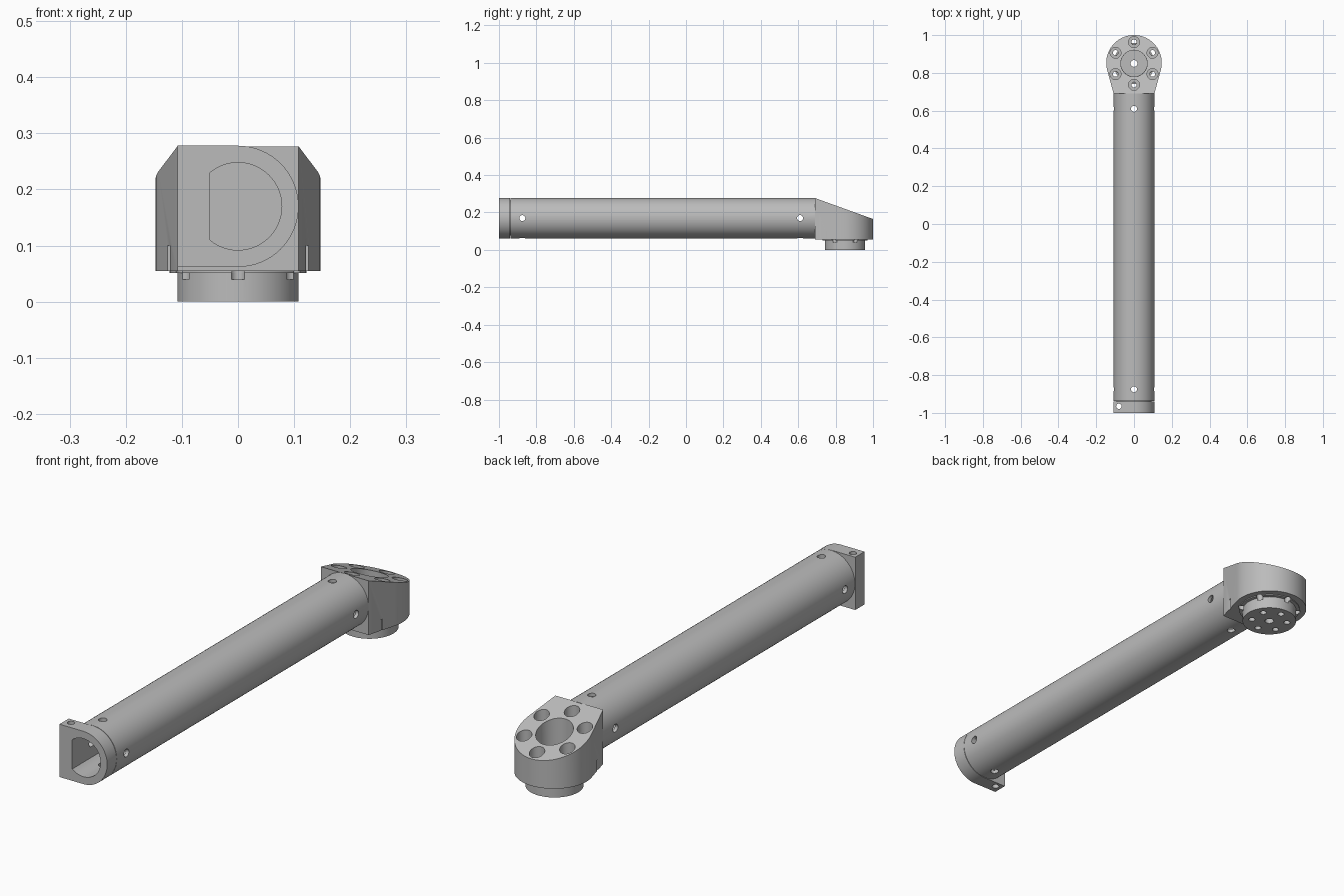
import bpy, bmesh
from math import sin, cos, pi, radians, acos, atan2, hypot
from mathutils import Vector

cube = bpy.data.objects.get("Cube")
if cube:
    bpy.data.objects.remove(cube, do_unlink=True)

grey = bpy.data.materials.new("machined grey")
grey.use_nodes = True
colour = (0.5, 0.5, 0.5, 1)
grey.diffuse_color = colour
grey.node_tree.nodes["Principled BSDF"].inputs["Base Color"].default_value = colour

AXIS_Z = 0.17      # height of the tube axis
TUBE_R = 0.108
HUB_Y = 0.85       # centre of the rear joint


def arc(cx, cy, r, a0, a1, n):
    return [(cx + r * cos(a0 + (a1 - a0) * i / n),
             cy + r * sin(a0 + (a1 - a0) * i / n)) for i in range(n + 1)]


def circle(cx, cy, r, n=48):
    return arc(cx, cy, r, 0, 2 * pi, n)[:-1]


def prism(name, pts, lo, hi, axis="z"):
    """Extrude a closed 2D profile along an axis."""
    place = {"x": lambda p, t: (t, p[0], p[1]),
             "y": lambda p, t: (p[0], t, p[1]),
             "z": lambda p, t: (p[0], p[1], t)}[axis]
    bm = bmesh.new()
    ends = [[bm.verts.new(place(p, t)) for p in pts] for t in (lo, hi)]
    bm.faces.new(ends[0])
    bm.faces.new(ends[1])
    for i in range(len(pts)):
        j = (i + 1) % len(pts)
        bm.faces.new((ends[0][i], ends[0][j], ends[1][j], ends[1][i]))
    bmesh.ops.recalc_face_normals(bm, faces=bm.faces)
    mesh = bpy.data.meshes.new(name)
    bm.to_mesh(mesh)
    bm.free()
    mesh.materials.append(grey)
    obj = bpy.data.objects.new(name, mesh)
    bpy.context.collection.objects.link(obj)
    return obj


def cut(obj, pts, lo, hi, axis="z"):
    """Subtract an extruded profile from a part."""
    cutter = prism("cutter", pts, lo, hi, axis)
    cutter.hide_render = True
    mod = obj.modifiers.new("cut", "BOOLEAN")
    mod.operation = "DIFFERENCE"
    mod.solver = "EXACT"
    mod.object = cutter
    bpy.context.view_layer.objects.active = obj
    bpy.ops.object.modifier_apply(modifier=mod.name)
    bpy.data.objects.remove(cutter, do_unlink=True)


def screw_holes(obj, y):
    """Cross-drilled holes on four sides of the tube."""
    cut(obj, circle(0, y, 0.016, 20), -0.1, 0.4, "z")
    cut(obj, circle(y, AXIS_Z, 0.016, 20), -0.2, 0.2, "x")


def ring(r, n=6):
    return [(r * cos(pi / 6 + 2 * pi * i / n), HUB_Y + r * sin(pi / 6 + 2 * pi * i / n))
            for i in range(n)]


# Long hollow tube
tube = prism("tube", circle(0, AXIS_Z, TUBE_R, 64), -0.938, 0.692, "y")
cut(tube, circle(0, AXIS_Z, 0.094, 64), -1.1, 0.685, "y")
screw_holes(tube, -0.875)
screw_holes(tube, 0.61)

# Front end block: square on one side, round on the other, with a D opening
opening = arc(0, AXIS_Z, 0.078, radians(-130), radians(130), 40)
outline = arc(0, AXIS_Z, TUBE_R, -pi / 2, pi / 2, 32)
outline += [(-TUBE_R, AXIS_Z + TUBE_R), (-TUBE_R, AXIS_Z - TUBE_R)]
front_block = prism("front_block", outline, -1, -0.94, "y")
cut(front_block, opening, -1.1, -0.9, "y")
cut(front_block, circle(-0.08, -0.965, 0.014, 20), -0.1, 0.4)

# Plug that carries the block inside the tube
front_plug = prism("front_plug", circle(0, AXIS_Z, 0.0935, 64), -0.94, -0.82, "y")
cut(front_plug, opening, -1.1, -0.7, "y")
screw_holes(front_plug, -0.875)

# Rear housing: straight sides tangent to a round end, sloping top
centre_y, radius, front_y = 0.853, 0.147, 0.69
dx, dy = TUBE_R, front_y - centre_y
tangent = atan2(dy, dx) + acos(radius / hypot(dx, dy))
outline = [(-TUBE_R, front_y), (TUBE_R, front_y)]
outline += arc(0, centre_y, radius, tangent, pi - tangent, 48)
rear_housing = prism("rear_housing", outline, 0.055, 0.3)
for v in rear_housing.data.vertices:
    if v.co.z > 0.2:
        v.co.z = 0.277 - (v.co.y - front_y) * 0.361
cut(rear_housing, circle(0, HUB_Y, 0.07), 0, 0.4)
for x, y in ring(0.113):
    cut(rear_housing, circle(x, y, 0.029, 28), 0.09, 0.4)
    cut(rear_housing, circle(x, y, 0.014, 20), 0.0, 0.2)
for side in (-1, 1):
    notch = [(side * 0.121, 0.728), (side * 0.16, 0.728),
             (side * 0.16, 0.755), (side * 0.121, 0.755)]
    cut(rear_housing, notch, 0.0, 0.1)

# Thin collar between housing and hub
collar = prism("collar", circle(0, HUB_Y, 0.122, 64), 0.051, 0.0552)
cut(collar, circle(0, HUB_Y, 0.07), 0, 0.1)

# Round hub below with screw pockets
hub = prism("hub", circle(0, HUB_Y, TUBE_R, 64), 0, 0.0515)
cut(hub, circle(0, HUB_Y, 0.0695), 0.035, 0.1)
cut(hub, circle(0, HUB_Y, 0.018, 24), -0.1, 0.1)
for x, y in ring(0.113):
    cut(collar, circle(x, y, 0.014, 20), 0, 0.1)
    cut(hub, circle(x, y, 0.013, 20), 0.04, 0.1)
for x, y in ring(0.072):
    cut(hub, circle(x, y, 0.013, 20), -0.1, 0.025)

# Smooth round walls, sharp edges
bpy.ops.object.select_all(action="DESELECT")
for part in (tube, front_block, front_plug, rear_housing, collar, hub):
    part.select_set(True)
bpy.context.view_layer.objects.active = tube
bpy.ops.object.shade_smooth_by_angle(angle=radians(30))
